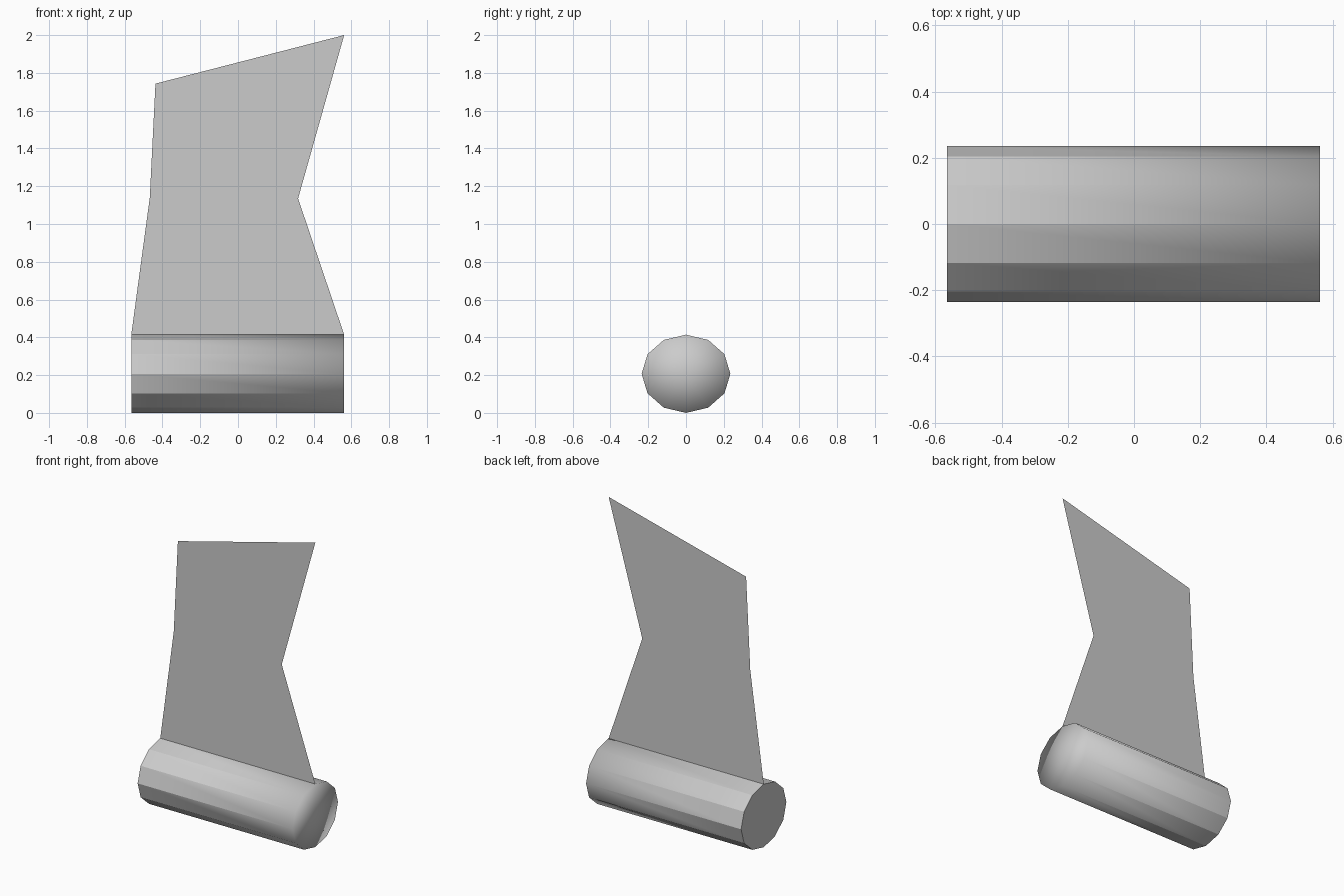
import bpy
import bmesh
from math import cos, sin, tau

cube = bpy.data.objects.get("Cube")
if cube:
    bpy.data.objects.remove(cube, do_unlink=True)

GREY = (0.6, 0.6, 0.6, 1.0)
grey = bpy.data.materials.new("light_grey")
grey.use_nodes = True
grey.diffuse_color = GREY
grey.node_tree.nodes["Principled BSDF"].inputs["Base Color"].default_value = GREY

LEFT, RIGHT = -0.565, 0.562
SIDES, RADIUS_Y, RADIUS_Z = 12, 0.235, 0.207


def add_object(name, bm):
    mesh = bpy.data.meshes.new(name)
    bm.to_mesh(mesh)
    bm.free()
    mesh.materials.append(grey)
    bpy.context.collection.objects.link(bpy.data.objects.new(name, mesh))


def ring_point(x, i):
    a = tau * i / SIDES
    return (x, RADIUS_Y * cos(a), RADIUS_Z * (1 + sin(a)))


# Base roller: soft end at +x, facets split apart towards the flat -x end
bm = bmesh.new()
rim = [bm.verts.new(ring_point(RIGHT, i)) for i in range(SIDES)]
hub = bm.verts.new((RIGHT, 0, RADIUS_Z))
for i in range(SIDES):
    a, b = rim[i], rim[(i + 1) % SIDES]
    left_a, left_b = (bm.verts.new(ring_point(LEFT, j)) for j in (i, i + 1))
    bm.faces.new((left_a, left_b, b, a)).smooth = True
    bm.faces.new((hub, a, b)).smooth = True
bm.faces.new([bm.verts.new(ring_point(LEFT, i)) for i in reversed(range(SIDES))])
add_object("base_roller", bm)

# Upright sheet: rows of (left x, left z, right x, right z)
rows = [(LEFT, 0.414, RIGHT, 0.414),
        (-0.467, 1.14, 0.318, 1.135),
        (-0.437, 1.743, RIGHT, 2.0)]
bm = bmesh.new()
pairs = [(bm.verts.new((lx, 0, lz)), bm.verts.new((rx, 0, rz)))
         for lx, lz, rx, rz in rows]
for (l0, r0), (l1, r1) in zip(pairs, pairs[1:]):
    bm.faces.new((l0, r0, r1, l1))
add_object("upright_sheet", bm)
